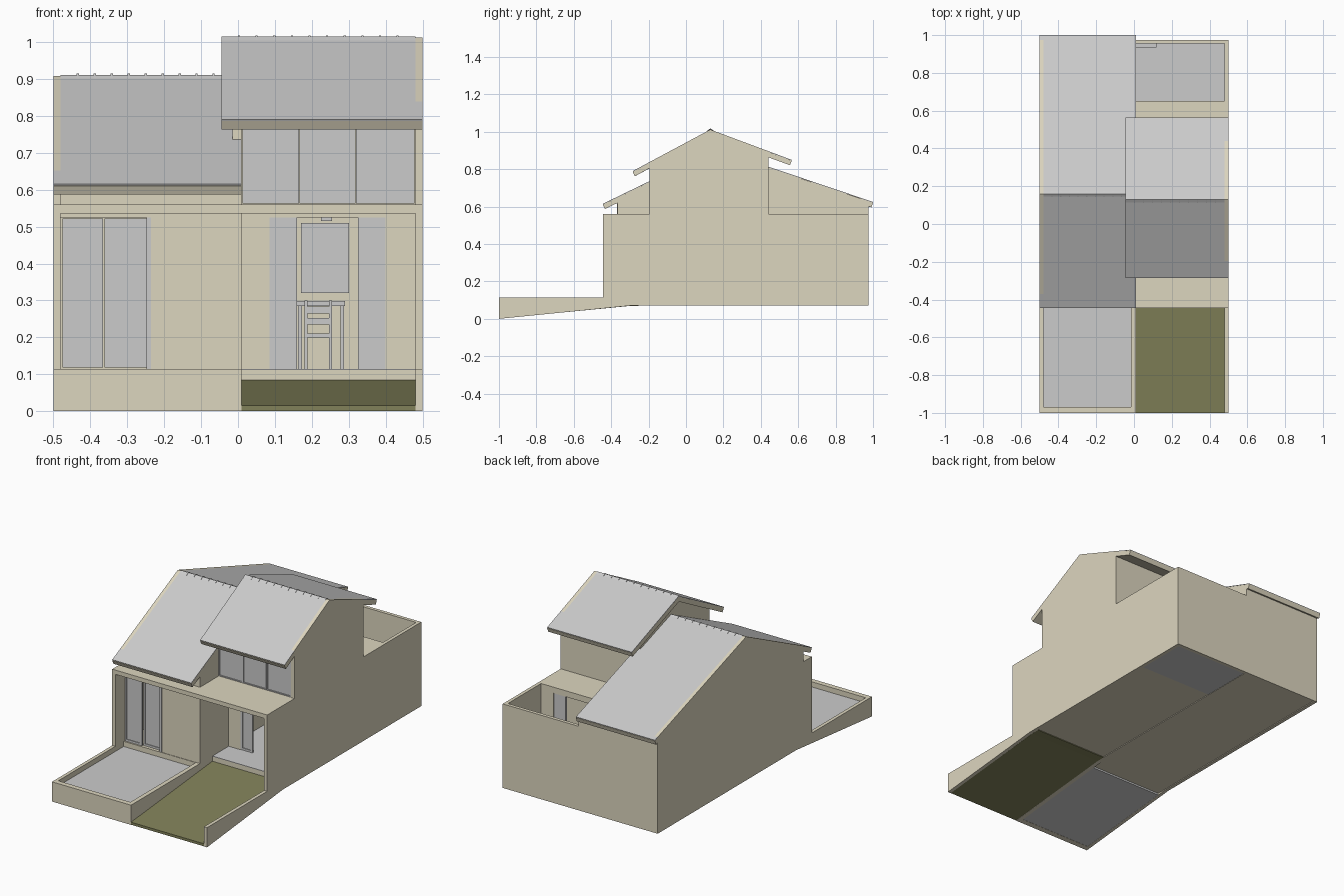
import bpy, bmesh, math

if "Cube" in bpy.data.objects:
    bpy.data.objects.remove(bpy.data.objects["Cube"])


def material(name, rgb):
    m = bpy.data.materials.new(name)
    m.diffuse_color = (*rgb, 1)
    m.use_nodes = True
    m.node_tree.nodes["Principled BSDF"].inputs["Base Color"].default_value = m.diffuse_color
    return m


CREAM = material("cream_plaster", (0.72, 0.67, 0.52))
GREEN = material("grass", (0.22, 0.22, 0.10))


def prism(name, x0, x1, pts, mat=None):
    """Extrude a (y, z) profile from x0 to x1."""
    bm = bmesh.new()
    face = bm.faces.new([bm.verts.new((x0, y, z)) for y, z in pts])
    ext = bmesh.ops.extrude_face_region(bm, geom=[face])
    verts = [g for g in ext["geom"] if isinstance(g, bmesh.types.BMVert)]
    bmesh.ops.translate(bm, vec=(x1 - x0, 0, 0), verts=verts)
    bmesh.ops.recalc_face_normals(bm, faces=bm.faces)
    me = bpy.data.meshes.new(name)
    bm.to_mesh(me)
    bm.free()
    if mat:
        me.materials.append(mat)
    ob = bpy.data.objects.new(name, me)
    bpy.context.collection.objects.link(ob)
    return ob


def box(name, x0, x1, y0, y1, z0, z1, mat=None):
    return prism(name, x0, x1, [(y0, z0), (y1, z0), (y1, z1), (y0, z1)], mat)


def pane(name, x0, x1, y, z0, z1, w=0.012):
    """Glass panel with a four-bar frame; y is the front of the frame."""
    box(name + "_glass", x0 + w, x1 - w, y + 0.004, y + 0.009, z0 + w, z1 - w)
    for a, b in ((x0, x0 + w), (x1 - w, x1)):
        box(name + "_stile", a, b, y, y + 0.013, z0, z1)
    for a, b in ((z0, z0 + w), (z1 - w, z1)):
        box(name + "_rail", x0 + w, x1 - w, y, y + 0.013, a, b)


def roof_layer(name, x0, x1, pts, drop, t, mat=None):
    """Sloped sheet; eave ends are cut square to the slope, others vertical."""
    top = [(y, z - drop) for y, z in pts]
    low = [(y, z - t * 1.1) for y, z in top]
    ends = [(0, 1)] + ([(-1, -2)] if len(pts) == 3 else [])
    for e, n in ends:
        dy, dz = top[n][0] - top[e][0], top[n][1] - top[e][1]
        s = math.copysign(t, dy) / math.hypot(dy, dz)
        low[e] = (top[e][0] + dz * s, top[e][1] - dy * s)
    prism(name, x0, x1, top + low[::-1], mat)


def roof(name, x0, x1, pts):
    roof_layer(name + "_tiles", x0, x1, pts, 0, 0.004)
    roof_layer(name + "_deck", x0, x1, pts, 0.0045, 0.026, CREAM)


def along(a, b, y):
    return (y, a[1] + (b[1] - a[1]) * (y - a[0]) / (b[0] - a[0]))


def ridge(name, x0, x1, y, z):
    prism(name, x0, x1, [(y - .016, z - .008), (y, z + .003), (y + .016, z - .006), (y, z - .006)])
    n = round((x1 - x0) / 0.048)
    for i in range(1, n):
        x = x0 + (x1 - x0) * i / n
        prism(name + "_collar", x - .003, x + .003,
              [(y - .018, z - .007), (y, z + .006), (y + .018, z - .004), (y, z - .006)])


# Roofs: (front eave, ridge, back eave), end strips outside the gable walls
LF, LR, LB = (-0.445, 0.615), (0.16, 0.908), (1.0, 0.625)
RF, RR, RB = (-0.285, 0.79), (0.13, 1.012), (0.565, 0.85)
roof("left_roof", -0.48, 0.01, [LF, LR, LB])
roof("left_front_eave", -0.5, -0.48, [LF, along(LF, LR, -0.37)])
roof("left_back_eave", -0.5, -0.48, [LB, along(LB, LR, 0.975)])
roof("right_roof", -0.045, 0.48, [RF, RR, RB])
roof("right_front_eave", 0.48, 0.5, [RF, along(RF, RR, -0.195)])
roof("right_back_eave", 0.48, 0.5, [RB, along(RB, RR, 0.44)])
ridge("left_ridge", -0.48, -0.02, *LR)
ridge("right_ridge", -0.045, 0.48, *RR)

# Side walls with gables, each running down to the sloping yard
base = [(-1, 0.115), (-1, 0), (-0.3, 0.07), (0.975, 0.07)]
prism("left_wall", -0.5, -0.48, base + [
    along(LB, LR, 0.975), LR, along(LF, LR, -0.37),
    (-0.37, 0.56), (-0.445, 0.56), (-0.445, 0.115)], CREAM)
prism("right_wall", 0.48, 0.5, base + [
    (0.975, 0.56), (0.44, 0.56), along(RB, RR, 0.44), RR, along(RF, RR, -0.195),
    (-0.195, 0.56), (-0.445, 0.56), (-0.445, 0.115)], CREAM)


def under(a, b, y):
    p = along(a, b, y)
    return (y, p[1] - 0.025)


# Party wall between the halves, rising under both roofs
prism("middle_wall", -0.015, 0.01, [
    (-1, 0.115), (-1, 0), (-0.3, 0.07), (0.955, 0.07),
    under(LB, LR, 0.955), under(LB, LR, 0.44), under(RB, RR, 0.44), under(RR, RF, RR[0]),
    under(RF, RR, -0.195), under(LF, LR, -0.195), under(LF, LR, -0.365), (-0.365, 0.115)], CREAM)

# Back wall and yard front wall
box("back_wall", -0.48, 0.48, 0.955, 0.975, 0.07, 0.56, CREAM)
box("back_wall_upper", -0.48, 0.01, 0.955, 0.975, 0.56, 0.61, CREAM)
prism("yard_front_wall", -0.48, -0.015, [(-1, 0), (-0.97, 0.003), (-0.97, 0.115), (-1, 0.115)], CREAM)

# Ground surfaces
prism("paved_yard", -0.48, -0.015, [(-0.97, 0.004), (-0.365, 0.064), (-0.365, 0.085), (-0.97, 0.085)])
prism("lawn", 0.01, 0.48, [(-1, 0.001), (-0.3, 0.069), (-0.25, 0.07), (-0.25, 0.085), (-1, 0.016)], GREEN)
box("left_floor", -0.48, -0.015, -0.365, 0.955, 0.074, 0.115, CREAM)
box("right_floor", 0.01, 0.48, -0.25, 0.63, 0.074, 0.112, CREAM)
box("porch_floor", 0.01, 0.48, -0.25, 0.63, 0.112, 0.115)
box("courtyard_floor", 0.01, 0.48, 0.65, 0.955, 0.072, 0.1)

# Upper floor slab and terrace
box("left_upper_slab", -0.48, -0.015, -0.445, 0.955, 0.535, 0.56, CREAM)
box("terrace_slab", -0.015, 0.48, -0.445, 0.65, 0.535, 0.56, CREAM)

# Left front wall around the sliding window
box("left_front_wall", -0.235, -0.015, -0.365, -0.345, 0.115, 0.535, CREAM)
box("left_lintel", -0.48, -0.235, -0.365, -0.345, 0.525, 0.535, CREAM)
box("left_sill", -0.48, -0.015, -0.368, -0.345, 0.085, 0.115, CREAM)
box("left_attic_wall", -0.48, -0.015, -0.365, -0.345, 0.56, 0.63, CREAM)
pane("sliding_window_a", -0.475, -0.365, -0.365, 0.118, 0.522)
pane("sliding_window_b", -0.362, -0.248, -0.355, 0.118, 0.522)
box("window_jamb", -0.248, -0.235, -0.367, -0.345, 0.115, 0.525)

# Ground floor walls with open double doors, front and courtyard side
for side, y in (("front", -0.1), ("courtyard", 0.63)):
    for a, b in ((0.01, 0.085), (0.40, 0.48)):
        box(side + "_door_wall", a, b, y, y + 0.02, 0.1, 0.535, CREAM)
    box(side + "_door_lintel", 0.085, 0.40, y, y + 0.02, 0.525, 0.535, CREAM)
    for i, (a, b) in enumerate(((0.085, 0.16), (0.325, 0.40))):
        pane(f"{side}_door_{i}", a, b, y + 0.003, 0.115, 0.525)
box("courtyard_doorstep", 0.01, 0.48, 0.63, 0.65, 0.074, 0.115, CREAM)

# Upper windows, upper back wall
for i, (a, b) in enumerate(((0.012, 0.165), (0.167, 0.318), (0.32, 0.478))):
    pane(f"upper_window_{i}", a, b, -0.195, 0.562, 0.81, 0.006)
box("upper_back_wall", 0.01, 0.48, 0.42, 0.44, 0.56, 0.87, CREAM)

# Inner partitions
box("left_partition_a", -0.48, -0.015, 0.14, 0.16, 0.115, 0.535, CREAM)
box("left_partition_b", -0.48, -0.015, 0.63, 0.65, 0.115, 0.535, CREAM)
box("right_partition", 0.01, 0.48, 0.42, 0.44, 0.115, 0.535, CREAM)
pane("kitchen_window", 0.17, 0.30, 0.405, 0.32, 0.51, 0.006)

# Hanging lamp, table and chair
box("lamp", 0.225, 0.255, 0.15, 0.18, 0.515, 0.535)
box("table_top", 0.16, 0.29, 0.10, 0.26, 0.285, 0.298)
for x in (0.163, 0.277):
    for y in (0.105, 0.245):
        box("table_leg", x, x + 0.01, y, y + 0.01, 0.115, 0.285)
box("chair_seat", 0.18, 0.255, 0.02, 0.09, 0.20, 0.21)
for z in (0.235, 0.265):
    box("chair_back_slat", 0.188, 0.247, 0.02, 0.028, z, z + 0.018)
for x in (0.18, 0.247):
    box("chair_back_leg", x, x + 0.008, 0.02, 0.028, 0.115, 0.30)
    box("chair_front_leg", x, x + 0.008, 0.082, 0.09, 0.115, 0.20)

# Small courtyard shelf on the back wall
box("courtyard_shelf", 0.01, 0.12, 0.935, 0.955, 0.5, 0.51)
